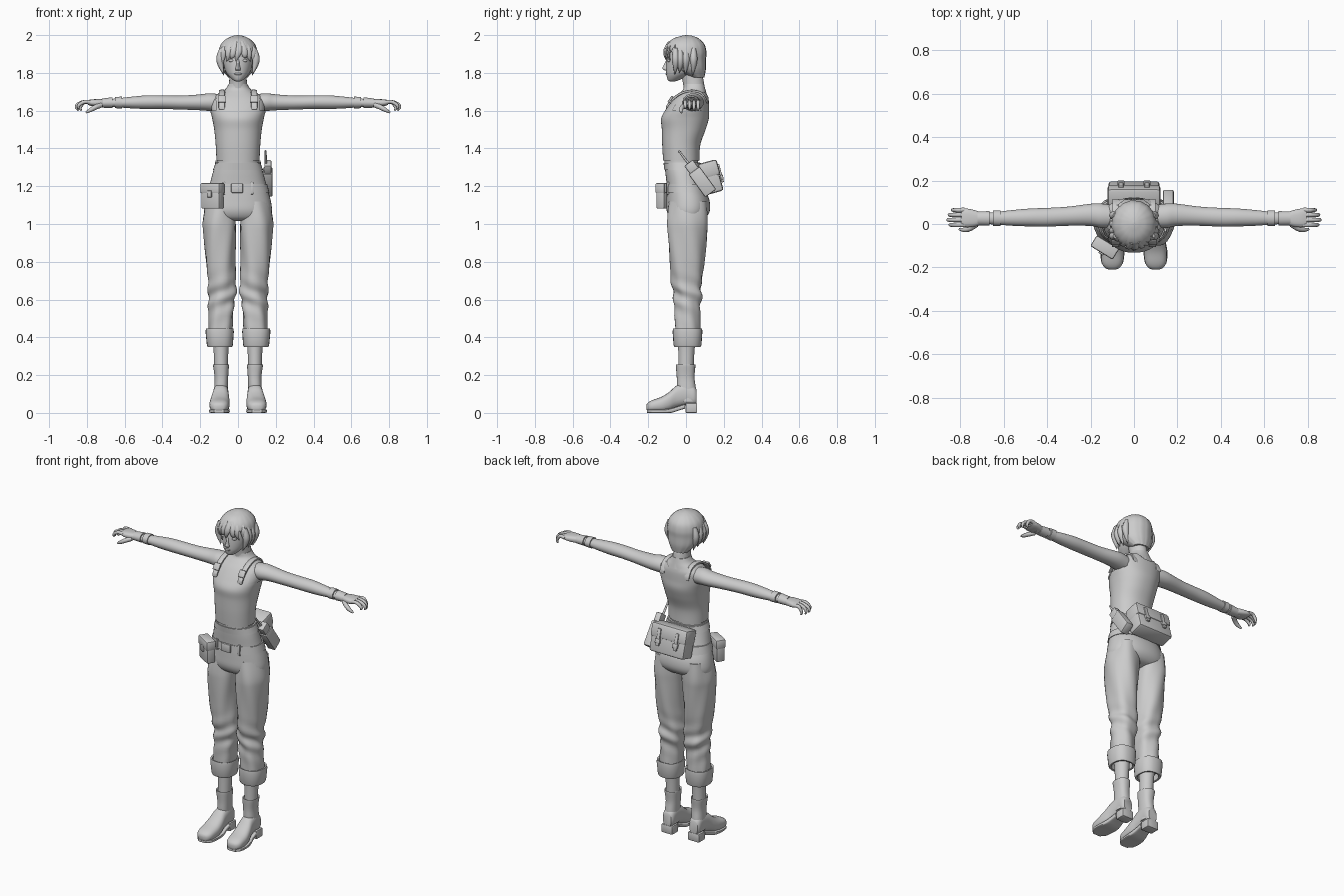
import bpy, bmesh, math
from mathutils import Vector, Matrix

grey = bpy.data.materials.new("plain grey")
grey.diffuse_color = (0.6, 0.6, 0.6, 1)


def finish(name, bm, angle=40):
    bmesh.ops.recalc_face_normals(bm, faces=bm.faces)
    me = bpy.data.meshes.new(name)
    bm.to_mesh(me)
    bm.free()
    ob = bpy.data.objects.new(name, me)
    bpy.context.collection.objects.link(ob)
    me.materials.append(grey)
    bpy.ops.object.select_all(action='DESELECT')
    ob.select_set(True)
    bpy.context.view_layer.objects.active = ob
    bpy.ops.object.shade_smooth_by_angle(angle=math.radians(angle))
    return ob


def spline(rows, steps):
    """Smooth rows of numbers with a Catmull-Rom curve."""
    out = []
    for i in range(len(rows) - 1):
        q = [rows[max(i - 1, 0)], rows[i], rows[i + 1], rows[min(i + 2, len(rows) - 1)]]
        for k in range(steps):
            t = k / steps
            out.append([0.5 * (2 * b + (c - a) * t + (2 * a - 5 * b + 4 * c - d) * t * t
                               + (3 * b - a - 3 * c + d) * t ** 3) for a, b, c, d in zip(*q)])
    return out + [list(rows[-1])]


def loft(name, rows, axis='z', s=1, n=24, steps=4, p=2.0, cut=None, grow=0, warp=None, caps=True, angle=40):
    """Rows are (position, centre u, centre v, radius u, radius v) along an axis."""
    a = 'xyz'.index(axis)
    u, v = [i for i in range(3) if i != a]
    bm = bmesh.new()
    rings = []
    for t, cu, cv, ru, rv in spline(rows, steps):
        ring = []
        for k in range(n):
            w = 2 * math.pi * k / n
            c, d = math.cos(w), math.sin(w)
            co = [0, 0, 0]
            co[a] = t
            co[u] = cu + (max(ru, .001) + grow) * math.copysign(abs(c) ** (2 / p), c)
            co[v] = cv + (max(rv, .001) + grow) * math.copysign(abs(d) ** (2 / p), d)
            if warp:
                co = warp(co, w)
            ring.append(bm.verts.new((co[0] * s, co[1], co[2])))
        rings.append(ring)
    for r, q in zip(rings, rings[1:]):
        for k in range(n):
            bm.faces.new((r[k], r[(k + 1) % n], q[(k + 1) % n], q[k]))
    if caps:
        bm.faces.new(rings[0])
        bm.faces.new(rings[-1])
    if cut:
        gone = [f for f in bm.faces if cut(f.calc_center_median())]
        bmesh.ops.delete(bm, geom=gone, context='FACES')
    return finish(name, bm, angle)


def tube(name, pts, s=1, n=8, steps=3, flat=1.0):
    """Points are (x, y, z, radius)."""
    bm = bmesh.new()
    rows = spline(pts, steps)
    rings = []
    for i, r in enumerate(rows):
        d = Vector(rows[min(i + 1, len(rows) - 1)][:3]) - Vector(rows[max(i - 1, 0)][:3])
        d.normalize()
        e = d.cross(Vector((0, 1, 0))).normalized()
        f = d.cross(e)
        ring = []
        for k in range(n):
            w = 2 * math.pi * k / n
            co = Vector(r[:3]) + max(r[3], .001) * (e * math.cos(w) + f * math.sin(w) * flat)
            ring.append(bm.verts.new((co.x * s, co.y, co.z)))
        rings.append(ring)
    for r, q in zip(rings, rings[1:]):
        for k in range(n):
            bm.faces.new((r[k], r[(k + 1) % n], q[(k + 1) % n], q[k]))
    bm.faces.new(rings[0])
    bm.faces.new(rings[-1])
    return finish(name, bm, 60)


def box(name, size, frame, offset=(0, 0, 0), bevel=.008):
    bm = bmesh.new()
    bmesh.ops.create_cube(bm, size=1, matrix=Matrix.Diagonal((*size, 1)))
    if bevel:
        bmesh.ops.bevel(bm, geom=bm.edges[:], offset=bevel, segments=2, affect='EDGES', profile=.5)
    bm.transform(frame @ Matrix.Translation(offset))
    return finish(name, bm, 35)


def ball(name, loc, size):
    bm = bmesh.new()
    bmesh.ops.create_uvsphere(bm, u_segments=14, v_segments=8, radius=1,
                              matrix=Matrix.Translation(loc) @ Matrix.Diagonal((*size, 1)))
    return finish(name, bm, 60)


# Torso and fitted sleeveless top with neckline and armholes
trunk = [(1.30, 0, -.025, .112, .088), (1.335, 0, -.025, .108, .09), (1.42, 0, -.025, .112, .095),
         (1.50, 0, -.012, .12, .11), (1.56, 0, -.005, .131, .12), (1.61, 0, .008, .142, .107),
         (1.66, 0, .025, .135, .089), (1.69, 0, .036, .10, .072), (1.715, 0, .044, .066, .058),
         (1.74, 0, .042, .05, .054)]
loft("torso", trunk, n=40, p=2.2)


def neck_or_arm(c):
    low = 1.70 if c.y < .03 else 1.735
    return (c.x / .066) ** 2 + ((c.z - low) / .066) ** 2 < 1 or c.z > 1.70 or (abs(c.x) > .118 and c.z > 1.60)


loft("tank_top", [r for r in trunk if r[0] > 1.32], n=64, steps=6, p=2.2, grow=.006, cut=neck_or_arm, caps=False)

# Neck, head and face
loft("neck", [(1.68, 0, .05, .056, .062), (1.73, 0, .042, .049, .056), (1.77, 0, .035, .046, .056),
              (1.82, 0, .02, .046, .056)])
loft("head", [(1.755, 0, -.072, .012, .014), (1.762, 0, -.066, .026, .03), (1.785, 0, -.045, .05, .058),
              (1.81, 0, -.025, .066, .08), (1.85, 0, -.012, .077, .092), (1.89, 0, -.005, .081, .095),
              (1.93, 0, 0, .078, .09), (1.97, 0, 0, .05, .06), (1.985, 0, 0, .01, .01)], n=32)
loft("nose", [(1.812, 0, -.100, .012, .010), (1.822, 0, -.105, .014, .020), (1.84, 0, -.102, .009, .016),
              (1.87, 0, -.096, .007, .008)], n=12)
ball("lips", (0, -.098, 1.795), (.021, .010, .007))
for s in (1, -1):
    ball("eye", (s * .034, -.088, 1.865), (.016, .010, .008))
    ball("eyebrow", (s * .036, -.092, 1.888), (.02, .006, .004))
    ball("ear", (s * .08, .005, 1.845), (.012, .02, .03))

# Short hair with fringe and side locks
hair = loft("hair", [(1.775, 0, .06, .05, .036), (1.82, 0, .02, .088, .085), (1.87, 0, 0, .101, .106),
                     (1.91, 0, -.002, .103, .11), (1.95, 0, -.002, .091, .1), (1.98, 0, 0, .062, .07),
                     (1.995, 0, .005, .028, .032), (2.0, 0, .005, .004, .004)], n=48, steps=5,
            cut=lambda c: c.y < -.03 and c.z < 1.925 - .06 * min(1, abs(c.x) / .12) ** 3,
            warp=lambda c, w: [c[0] * (1 + .012 * math.sin(16 * w)), c[1] * (1 + .012 * math.sin(16 * w)), c[2]])
hair.modifiers.new("thickness", 'SOLIDIFY').thickness = .006
for x, tip, low in ((-.07, -.085, 1.84), (-.045, -.06, 1.86), (-.02, -.04, 1.875), (.005, -.012, 1.86),
                    (.03, .045, 1.88), (.05, .066, 1.86), (.075, .088, 1.84)):
    back = .105 - 8 * x * x
    tube("fringe_lock", [(x * .6, -back + .015, 1.965, .010), (x, -back - .004, 1.925, .018),
                         ((x + tip) / 2, -back - .006, 1.89, .013), (tip, -back + .004, low, .001)], flat=.5)
for s in (1, -1):
    for y, low in ((-.055, 1.79), (-.03, 1.80), (.0, 1.79), (.04, 1.785)):
        tube("side_lock", [(.085, y, 1.93, .012), (.095, y, 1.88, .02), (.091, y, 1.84, .015),
                           (.074, y - .005, low, .001)], s)

for s in (1, -1):
    # Arm, wrist band and gloved hand
    loft("arm", [(.09, .035, 1.64, .052, .046), (.15, .038, 1.645, .056, .047), (.2, .042, 1.644, .051, .042),
                 (.3, .036, 1.643, .044, .037), (.4, .031, 1.645, .043, .036), (.48, .030, 1.645, .041, .036),
                 (.56, .028, 1.643, .036, .031), (.66, .026, 1.641, .027, .022), (.74, .026, 1.638, .028, .02)],
         'x', s)
    loft("wrist_band", [(.615, .027, 1.643, .036, .031), (.65, .027, 1.643, .035, .03)], 'x', s, steps=1)
    loft("glove_cuff", [(.665, .026, 1.642, .033, .029), (.72, .026, 1.64, .032, .024)], 'x', s, steps=1)
    loft("palm", [(.70, .026, 1.64, .026, .02), (.735, .026, 1.641, .038, .02), (.77, .028, 1.642, .043, .018),
                  (.795, .03, 1.643, .04, .013)], 'x', s, p=2.6)
    for y, reach, drop in ((.064, .835, 1.60), (.042, .850, 1.60), (.019, .856, 1.605), (-.004, .846, 1.612)):
        tube("finger", [(.78, y, 1.644, .011), (.81, y, 1.647, .0105), (reach - .01, y, 1.635, .0095),
                        (reach, y, (1.63 + drop) / 2, .008), (reach - .006, y, drop, .004)], s)
    tube("thumb", [(.725, 0, 1.63, .014), (.755, -.02, 1.618, .013), (.78, -.027, 1.604, .011),
                   (.805, -.024, 1.59, .005)], s)

    # Shoulder strap and buckle
    loft("shoulder_strap", [(-.105, .086, 1.615, .016, .01), (-.075, .086, 1.655, .016, .009),
                            (-.03, .086, 1.69, .016, .007), (.03, .084, 1.705, .016, .006),
                            (.085, .084, 1.69, .016, .007), (.115, .084, 1.64, .016, .01)], 'y', s, n=12, p=5)
    tilt = Matrix.Translation((s * .086, -.082, 1.66)) @ Matrix.Rotation(-.6, 4, 'X')
    box("strap_buckle", (.042, .012, .042), tilt, bevel=.004)

    # Trouser leg with creases gathered around the knee, and turned-up cuff
    def crease(c, w):
        k = .006 * math.exp(-((c[2] - .62) / .09) ** 2) * math.sin(70 * c[2] + 2 * w)
        k += .003 * math.sin(5 * w + 14 * c[2])
        return [c[0] + k * math.cos(w), c[1] + k * math.sin(w), c[2]]

    loft("trouser_leg", [(1.12, .088, .012, .078, .10), (1.02, .096, .008, .087, .107), (.95, .096, .006, .086, .104),
                         (.8, .093, .006, .078, .092), (.68, .084, .004, .073, .079), (.62, .084, .01, .073, .074),
                         (.55, .088, .006, .066, .068), (.44, .093, .008, .063, .067), (.40, .093, .008, .06, .064)],
         s=s, n=28, steps=6, p=2.2, warp=crease)
    loft("trouser_cuff", [(.40, .095, .008, .062, .065), (.443, .096, .008, .064, .069), (.446, .097, .008, .073, .077),
                          (.43, .097, .008, .075, .079), (.36, .096, .008, .069, .074), (.35, .096, .008, .065, .07),
                          (.352, .095, .008, .055, .06), (.39, .095, .008, .052, .056)], s=s, steps=1, p=2.4, angle=50)

    # Shin, boot shaft, foot, sole and heel
    loft("shin", [(.42, .092, .005, .045, .05), (.33, .09, .002, .039, .043), (.23, .09, 0, .036, .04)], s=s)
    loft("boot_shaft", [(.06, .09, .01, .038, .046), (.13, .09, .002, .036, .05), (.19, .088, -.002, .036, .047),
                        (.25, .09, -.002, .042, .052), (.256, .09, -.002, .04, .05), (.25, .09, -.002, .036, .044)],
         s=s, p=2.4)
    loft("boot_foot", [(-.21, .1, .03, .012, .01), (-.203, .1, .031, .032, .022), (-.18, .1, .036, .048, .031),
                       (-.13, .098, .044, .053, .041), (-.09, .095, .06, .05, .05), (-.05, .092, .086, .043, .058),
                       (0, .09, .10, .039, .06), (.04, .09, .092, .037, .052), (.056, .09, .085, .028, .04)],
         'y', s, p=2.5)
    loft("boot_sole", [(-.206, .1, .009, .026, .009), (-.18, .1, .009, .049, .009), (-.13, .099, .009, .055, .009),
                       (-.08, .095, .012, .05, .012), (-.04, .093, .024, .042, .012), (-.005, .091, .035, .039, .012)],
         'y', s, p=6)
    box("boot_heel", (.076, .062, .052), Matrix.Translation((s * .091, .028, .026)), bevel=.006)

    # Trouser pocket flap and belt loops
    box("belt_loop", (.014, .012, .066), Matrix.Translation((s * .075, -.096, 1.19)), bevel=.003)

# Hips of the trousers, waistband and belt
loft("trouser_hips", [(1.325, 0, -.02, .115, .094), (1.27, 0, -.015, .134, .094), (1.2, 0, -.003, .152, .099),
                      (1.13, 0, .01, .172, .113), (1.07, 0, .012, .18, .114), (1.03, 0, .009, .165, .09),
                      (1.015, 0, .005, .11, .05)], n=40, p=2.2)
loft("waistband", [(1.285, 0, -.016, .133, .098), (1.322, 0, -.02, .119, .099)], n=40, steps=1, p=2.2)
loft("belt", [(1.167, 0, .003, .166, .111), (1.213, 0, -.002, .154, .104)], n=40, steps=1, p=2.2)
box("belt_buckle", (.062, .014, .05), Matrix.Translation((-.005, -.108, 1.19)), bevel=.004)

# Hip pouch with flap and clasp
pouch = Matrix.Translation((-.135, -.108, 1.147)) @ Matrix.Rotation(-.55, 4, 'Z')
box("hip_pouch", (.115, .05, .132), pouch)
box("pouch_flap", (.121, .058, .055), pouch, (0, 0, .042))
box("pouch_clasp", (.025, .012, .035), pouch, (0, -.03, .012), .003)

# Rear satchel with flap and buckled tabs
bag = Matrix.Translation((0, .132, 1.245)) @ Matrix.Rotation(.27, 4, 'X')
box("satchel", (.235, .095, .165), bag, bevel=.014)
box("satchel_flap", (.243, .102, .085), bag, (0, .003, .045), .014)
for x in (-.06, .06):
    box("satchel_tab", (.022, .012, .10), bag, (x, .055, .01), .003)
    box("satchel_buckle", (.034, .014, .026), bag, (x, .057, -.012), .004)

# Hip radio in its holster with aerial
radio = Matrix.Translation((.158, .078, 1.235)) @ Matrix.Rotation(.63, 4, 'X')
box("radio_holster", (.05, .072, .15), radio, (0, 0, -.015))
box("radio", (.038, .056, .06), radio, (0, 0, .08), .006)
tube("radio_aerial", [(.148, .015, 1.32, .007), (.147, -.01, 1.35, .006), (.146, -.038, 1.388, .005)])
